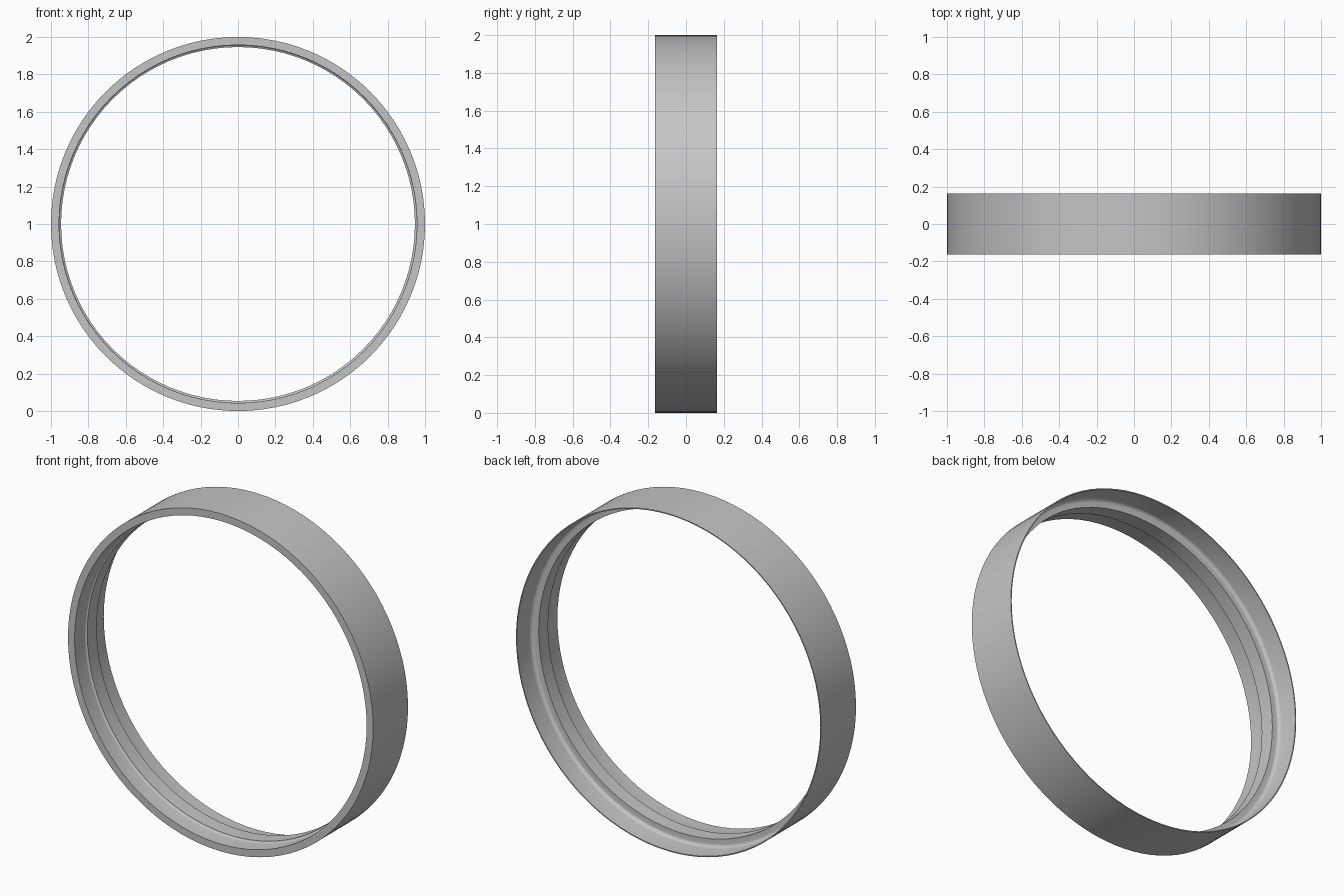
import bpy
import bmesh
import math

cube = bpy.data.objects.get("Cube")
if cube:
    bpy.data.objects.remove(cube, do_unlink=True)

SEGMENTS = 96
HALF = 0.163        # half the band's depth
LIP, RIDGE, WALL = 0.957, 0.946, 0.994   # inner radii: front, middle, back


def fillet(centre_r, centre_y, radius, start, end, steps=5):
    """Quarter arc in the (radius, y) plane, angles in degrees."""
    angles = [math.radians(start + (end - start) * i / steps) for i in range(steps + 1)]
    return [(centre_r + radius * math.cos(a), centre_y + radius * math.sin(a)) for a in angles]


# Cross-section: outer band, front lip, raised inner ridge, thin back skirt
profile = [(1.0, HALF), (1.0, -HALF), (LIP, -HALF)]
profile += fillet(RIDGE, -0.071, LIP - RIDGE, 0, 90)
profile += [(RIDGE, 0.028)]
profile += fillet(WALL - 0.02, 0.048, 0.02, -90, 0)
profile += [(WALL, HALF)]

# Sweep the cross-section around the y axis
bm = bmesh.new()
rings = []
for i in range(SEGMENTS):
    a = math.tau * i / SEGMENTS
    rings.append([bm.verts.new((r * math.cos(a), y, 1 + r * math.sin(a))) for r, y in profile])
for i, ring in enumerate(rings):
    following = rings[(i + 1) % SEGMENTS]
    for j in range(len(profile)):
        k = (j + 1) % len(profile)
        bm.faces.new((ring[j], ring[k], following[k], following[j]))
bmesh.ops.recalc_face_normals(bm, faces=bm.faces)
mesh = bpy.data.meshes.new("ring_band")
bm.to_mesh(mesh)
bm.free()

# Single grey material
grey = bpy.data.materials.new("light_grey")
grey.use_nodes = True
colour = (0.56, 0.56, 0.56, 1)
grey.diffuse_color = colour
grey.node_tree.nodes["Principled BSDF"].inputs["Base Color"].default_value = colour
mesh.materials.append(grey)

band = bpy.data.objects.new("ring_band", mesh)
bpy.context.collection.objects.link(band)
bpy.ops.object.select_all(action="DESELECT")
band.select_set(True)
bpy.context.view_layer.objects.active = band
bpy.ops.object.shade_smooth_by_angle(angle=math.radians(30))
